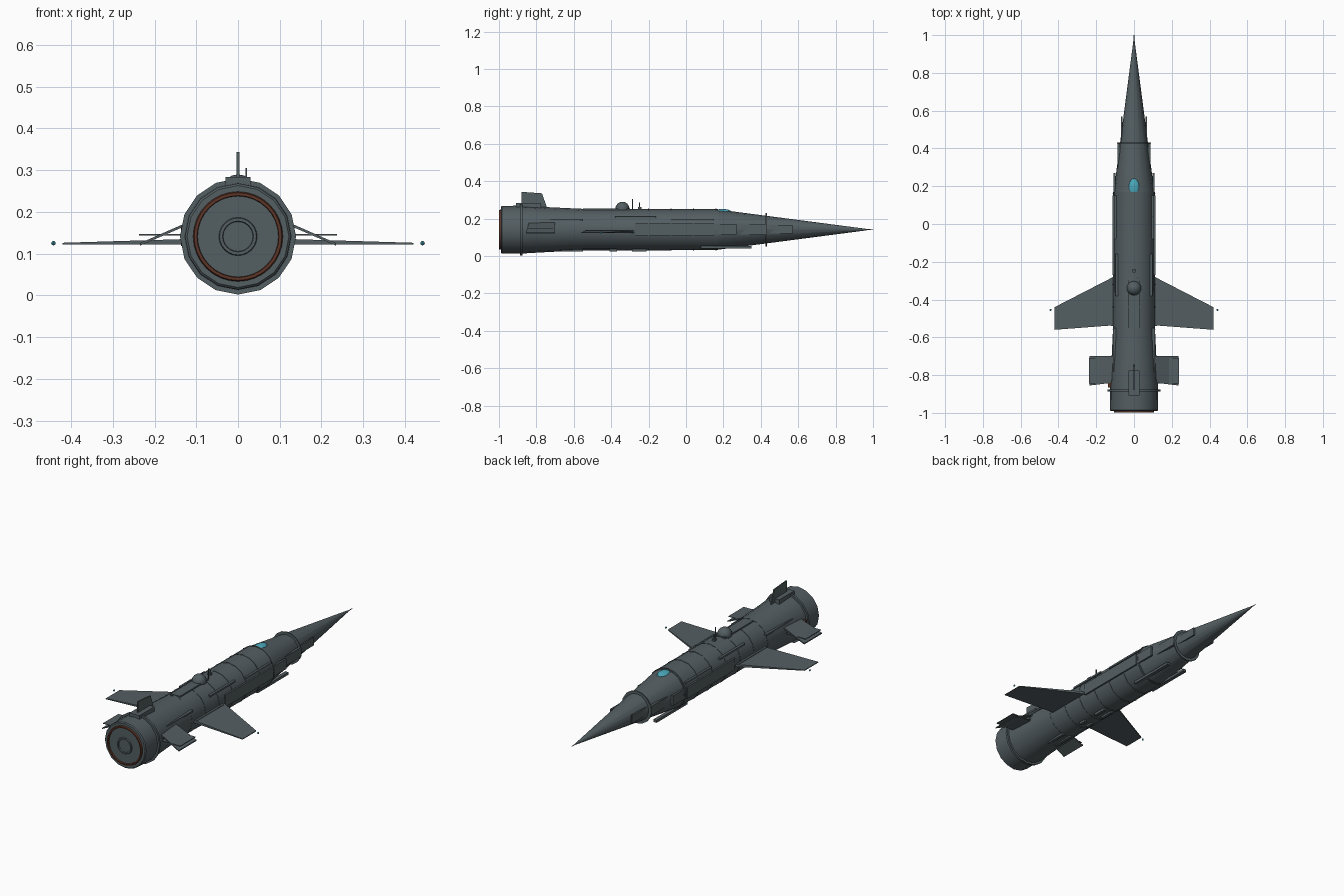
import bpy, bmesh, math
from mathutils import Vector, Matrix

if "Cube" in bpy.data.objects:
    bpy.data.objects.remove(bpy.data.objects["Cube"])

CZ = 0.141  # height of the long axis


def material(name, rgb):
    m = bpy.data.materials.new(name)
    m.diffuse_color = (*rgb, 1)
    m.use_nodes = True
    m.node_tree.nodes["Principled BSDF"].inputs["Base Color"].default_value = m.diffuse_color
    return m


GREY = material("slate grey", (0.088, 0.112, 0.122))
RUST = material("rust brown", (0.11, 0.035, 0.02))
CYAN = material("cyan glass", (0.07, 0.40, 0.50))


def finish(name, bm, mat, smooth=False):
    bmesh.ops.recalc_face_normals(bm, faces=bm.faces)
    me = bpy.data.meshes.new(name)
    bm.to_mesh(me)
    bm.free()
    me.materials.append(mat)
    ob = bpy.data.objects.new(name, me)
    bpy.context.collection.objects.link(ob)
    if smooth:
        bpy.ops.object.select_all(action='DESELECT')
        ob.select_set(True)
        bpy.context.view_layer.objects.active = ob
        bpy.ops.object.shade_smooth_by_angle(angle=math.radians(32))
    return ob


def lathe(name, profile, mat=GREY, n=16, closed=False):
    """Revolve (y, radius) points around the long axis."""
    bm = bmesh.new()
    rings = [[bm.verts.new((r * math.sin(2 * math.pi * k / n), y,
                            CZ + r * math.cos(2 * math.pi * k / n)))
              for k in range(n)] for y, r in profile]
    pairs = list(zip(rings, rings[1:]))
    if closed:
        pairs.append((rings[-1], rings[0]))
    else:
        bm.faces.new(rings[0])
        bm.faces.new(rings[-1])
    for a, b in pairs:
        for k in range(n):
            j = (k + 1) % n
            bm.faces.new((a[k], a[j], b[j], b[k]))
    return finish(name, bm, mat, True)


def box(name, x, y, z, mat=GREY, tilt=0):
    """Box from (min, max) ranges, optionally rolled about its own long axis."""
    bm = bmesh.new()
    lo, hi = Vector((x[0], y[0], z[0])), Vector((x[1], y[1], z[1]))
    m = (Matrix.Translation((lo + hi) / 2) @ Matrix.Rotation(tilt, 4, 'Y')
         @ Matrix.Diagonal((*(hi - lo), 1)))
    bmesh.ops.create_cube(bm, size=1, matrix=m)
    return finish(name, bm, mat)


def loft(name, a, b, mat=GREY):
    """Join two matching outlines into a solid."""
    bm = bmesh.new()
    va, vb = [bm.verts.new(p) for p in a], [bm.verts.new(p) for p in b]
    bm.faces.new(va)
    bm.faces.new(vb)
    for i in range(len(va)):
        j = (i + 1) % len(va)
        bm.faces.new((va[i], va[j], vb[j], vb[i]))
    return finish(name, bm, mat)


def ball(name, pos, scale, mat=GREY, seg=16):
    bm = bmesh.new()
    m = Matrix.Translation(pos) @ Matrix.Diagonal((*scale, 1))
    bmesh.ops.create_uvsphere(bm, u_segments=seg, v_segments=seg // 2, radius=1, matrix=m)
    return finish(name, bm, mat, True)


# Fuselage, nose cone and tip probe
lathe("fuselage", [(-0.88, 0.128), (-0.72, 0.119), (-0.55, 0.111), (0.17, 0.11)])
lathe("nose_cone", [(0.16, 0.109), (0.965, 0.004)])
lathe("nose_probe", [(0.95, 0.003), (1.0, 0.0015)], n=8)
lathe("nose_collar", [(0.426, 0.089), (0.432, 0.089)])

# Engine section, rust ring and nozzle
lathe("engine_section", [(-0.99, 0.122), (-0.985, 0.127), (-0.88, 0.128)])
lathe("engine_flange", [(-0.887, 0.139), (-0.875, 0.139)])
lathe("engine_rust_ring", [(-0.985, 0.096), (-0.999, 0.098), (-0.999, 0.105), (-0.985, 0.109)],
      RUST, 32, True)
lathe("engine_disc", [(-0.992, 0.096), (-0.985, 0.096)], n=32)
lathe("nozzle_ring", [(-0.985, 0.034), (-0.998, 0.037), (-0.998, 0.044), (-0.985, 0.048)],
      GREY, 24, True)

# Thin hull bands
for y in (0.16, 0.04, -0.08, -0.2, -0.32, -0.44, -0.56):
    lathe("hull_band", [(y - 0.002, 0.1125), (y + 0.002, 0.1125)])

# Canopy, sensor dome and aerials
ball("canopy", (0, 0.195, 0.238), (0.028, 0.046, 0.013), CYAN)
ball("sensor_dome", (0, -0.34, 0.252), (0.038, 0.038, 0.038))
box("dorsal_plate", (-0.028, 0.028), (-0.55, -0.30), (0.245, 0.254))
box("tall_aerial", (0.018, 0.022), (-0.288, -0.284), (0.24, 0.305))
box("short_aerial", (-0.002, 0.002), (-0.25, -0.246), (0.24, 0.285))
box("aerial_foot", (-0.008, 0.008), (-0.257, -0.239), (0.245, 0.262))

# Tail fin on its base
prof = [(-0.88, 0.343), (-0.77, 0.335), (-0.74, 0.25), (-0.88, 0.25)]
loft("tail_fin", [(-0.003, y, z) for y, z in prof], [(0.003, y, z) for y, z in prof])
box("tail_fin_base", (-0.03, 0.03), (-0.908, -0.775), (0.255, 0.283))

for s in (-1, 1):
    def span(a, b):
        return (min(s * a, s * b), max(s * a, s * b))

    # Main wing with a tip light
    loft("wing",
         [(s * 0.09, -0.27, 0.122), (s * 0.09, -0.535, 0.122),
          (s * 0.09, -0.535, 0.136), (s * 0.09, -0.27, 0.136)],
         [(s * 0.42, -0.44, 0.122), (s * 0.42, -0.56, 0.122),
          (s * 0.42, -0.56, 0.126), (s * 0.42, -0.44, 0.126)])
    box("wing_root_fairing", span(0.1, 0.122), (-0.54, -0.30), (0.122, 0.138))
    ball("wing_tip_light", (s * 0.442, -0.455, 0.125), (0.0055,) * 3, CYAN, 8)

    # Drooping tailplane with a flat plate through it
    loft("tailplane",
         [(s * 0.11, -0.70, 0.173), (s * 0.11, -0.84, 0.173),
          (s * 0.11, -0.84, 0.180), (s * 0.11, -0.70, 0.180)],
         [(s * 0.235, -0.70, 0.119), (s * 0.235, -0.855, 0.119),
          (s * 0.235, -0.855, 0.125), (s * 0.235, -0.70, 0.125)])
    box("tailplane_flat_plate", span(0.11, 0.237), (-0.845, -0.71), (0.1435, 0.1465))

    # Side panels along nose and hull
    box("nose_side_panel", span(0.060, 0.068), (0.42, 0.57), (0.12, 0.165))
    box("nose_rear_panel", span(0.075, 0.088), (0.26, 0.43), (0.116, 0.168))
    box("shoulder_panel", span(0.098, 0.108), (0.0, 0.27), (0.114, 0.17))
    box("hull_side_panel", span(0.104, 0.113), (-0.27, 0.15), (0.11, 0.175))

    # Rails along the hull flanks and belly
    box("front_rail", span(0.093, 0.105), (-0.08, 0.15), (0.187, 0.197))
    box("middle_rail", span(0.082, 0.097), (-0.38, -0.16), (0.201, 0.211))
    box("rear_rail", span(0.094, 0.11), (-0.78, -0.55), (0.188, 0.198))
    box("lower_rail", span(0.045, 0.065), (0.08, 0.35), (0.04, 0.054))
    box("aft_flank_bar", span(0.11, 0.128), (-0.84, -0.71), (0.152, 0.166))
    for y0, y1 in ((-0.67, -0.55), (-0.41, -0.37), (-0.29, -0.21)):
        box("belly_bar", span(0.015, 0.03), (y0, y1), (0.023, 0.045))

# Rust access plate on the left of the engine
box("rust_access_plate", (-0.137, -0.12), (-0.865, -0.78), (0.118, 0.165), RUST)
